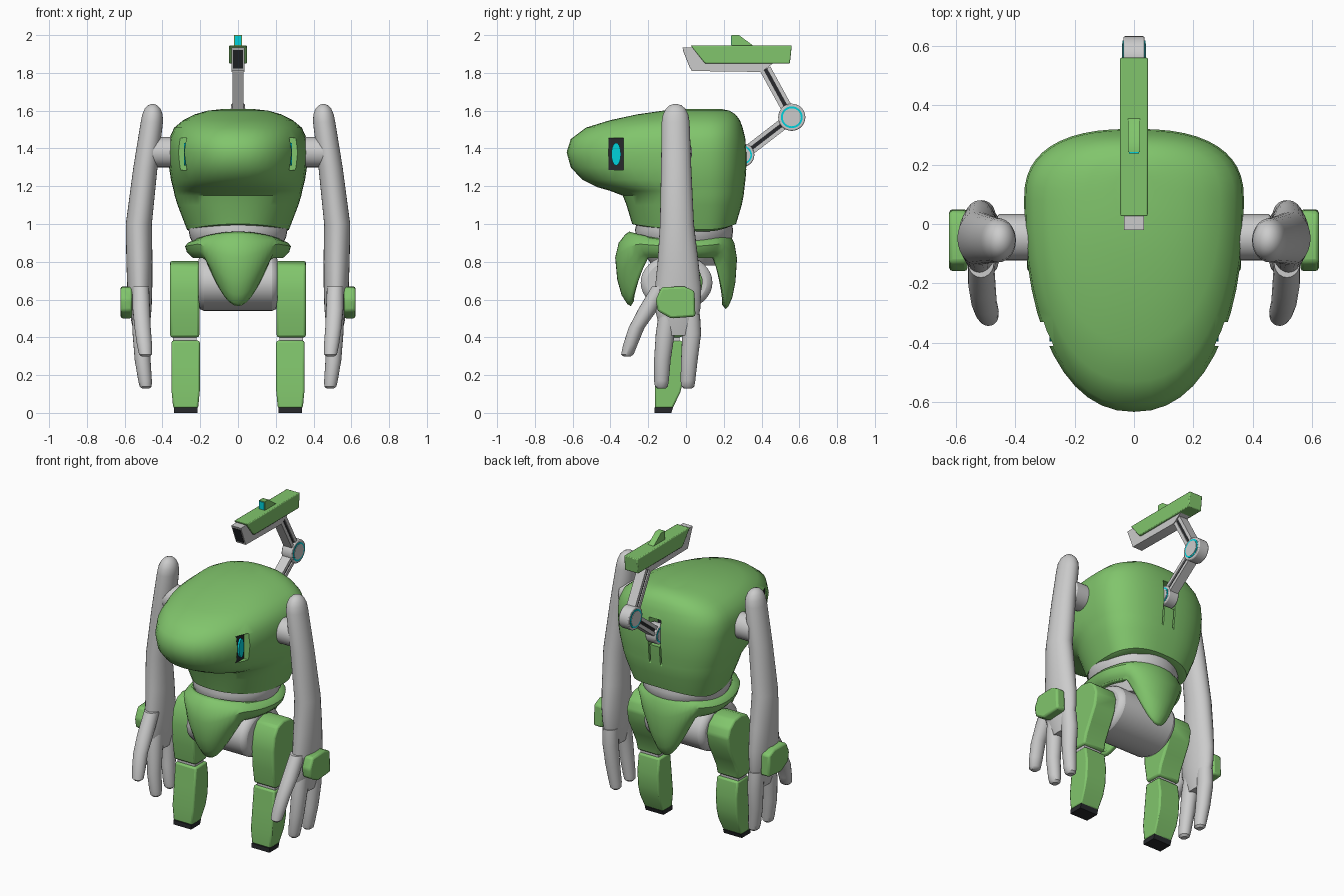
import bpy, bmesh, math
from math import sin, cos, pi

if "Cube" in bpy.data.objects:
    bpy.data.objects.remove(bpy.data.objects["Cube"])


def colour(name, rgb):
    m = bpy.data.materials.new(name)
    m.diffuse_color = (*rgb, 1)
    m.use_nodes = True
    m.node_tree.nodes["Principled BSDF"].inputs["Base Color"].default_value = m.diffuse_color
    return m


GREEN = colour("green", (0.22, 0.56, 0.15))
BLACK = colour("black", (0.02, 0.022, 0.025))
CYAN = colour("cyan", (0.0, 0.65, 0.72))


def finish(bm, name, mat, bevel=0, mirror=False, closed=True):
    if closed:
        bmesh.ops.recalc_face_normals(bm, faces=bm.faces)
    me = bpy.data.meshes.new(name)
    bm.to_mesh(me)
    bm.free()
    ob = bpy.data.objects.new(name, me)
    bpy.context.collection.objects.link(ob)
    if mat:
        me.materials.append(mat)
    if bevel:
        b = ob.modifiers.new("bevel", 'BEVEL')
        b.width, b.segments, b.limit_method = bevel, 2, 'ANGLE'
    if mirror:
        ob.modifiers.new("mirror", 'MIRROR')
    smooth(ob)
    return ob


def smooth(ob):
    bpy.ops.object.select_all(action='DESELECT')
    ob.select_set(True)
    bpy.context.view_layer.objects.active = ob
    bpy.ops.object.shade_smooth_by_angle(angle=math.radians(38))


def loft(name, rings, mat=None, cap=True, mirror=False):
    """Skin over closed rings, listed from bottom to top."""
    bm = bmesh.new()
    rows = [[bm.verts.new(p) for p in r] for r in rings]
    n = len(rows[0])
    for a, b in zip(rows, rows[1:]):
        for j in range(n):
            k = (j + 1) % n
            bm.faces.new((a[j], a[k], b[k], b[j]))
    if cap:
        bm.faces.new(rows[0][::-1])
        bm.faces.new(rows[-1])
    return finish(bm, name, mat, mirror=mirror, closed=cap)


def limb(name, stations, mat=None, mirror=False, n=20):
    """Tube through (x, y, z, rx, ry) stations."""
    return loft(name, [[(x + rx * cos(2 * pi * i / n), y + ry * sin(2 * pi * i / n), z)
                        for i in range(n)] for x, y, z, rx, ry in stations], mat, mirror=mirror)


def prism(name, pts, x0, x1, mat=None, bevel=0, mirror=False, low_taper=1):
    """(y, z) profile extruded along x; low_taper narrows the low end."""
    bm = bmesh.new()
    ends = []
    for x in (x0, x1):
        c = (x0 + x1) / 2
        ends.append([bm.verts.new((c + (x - c) * (low_taper if z < 0.1 else 1), y, z)) for y, z in pts])
    a, b = ends
    bm.faces.new(a)
    bm.faces.new(b[::-1])
    for i in range(len(a)):
        j = (i + 1) % len(a)
        bm.faces.new((a[i], a[j], b[j], b[i]))
    return finish(bm, name, mat, bevel, mirror)


def oval(y, z, ry, rz, n=28):
    return [(y + ry * cos(2 * pi * i / n), z + rz * sin(2 * pi * i / n)) for i in range(n)]


def rect(y0, y1, z0, z1):
    return [(y0, z0), (y1, z0), (y1, z1), (y0, z1)]


def cut(ob, cutter):
    m = ob.modifiers.new("cut", 'BOOLEAN')
    m.operation, m.solver, m.object = 'DIFFERENCE', 'EXACT', cutter
    bpy.context.view_layer.objects.active = ob
    bpy.ops.object.modifier_apply(modifier=m.name)
    bpy.data.objects.remove(cutter)
    smooth(ob)


def power(v, e):
    return math.copysign(abs(v) ** e, v)


# Body and snout: egg-shaped slices (z, front y, back y, half width)
slices = [(0.99, -.25, .24, .25), (1.00, -.285, .265, .27), (1.10, -.315, .295, .32),
          (1.15, -.335, .305, .335), (1.175, -.40, .308, .34), (1.195, -.47, .31, .345),
          (1.235, -.55, .315, .355), (1.30, -.61, .32, .365), (1.38, -.632, .32, .37),
          (1.45, -.61, .315, .365), (1.51, -.53, .30, .338), (1.55, -.40, .285, .29),
          (1.58, -.26, .262, .23), (1.60, -.12, .23, .16), (1.61, 0.0, .18, .07)]
rings, N = [], 48
for z, yf, yb, hw in slices:
    ring = []
    for i in range(N):
        a = 2 * pi * i / N
        s, c = sin(a), cos(a)
        e = 0.8 if s > 0 else 0.9
        y = 0.08 + (yb - 0.08 if s > 0 else 0.08 - yf) * power(s, e)
        ring.append((hw * power(c, e), y, z - (0.03 * c * c if z < 1.05 else 0)))
    rings.append(ring)
body = loft("body_shell", rings, GREEN)

# Eye recesses, rear slot and the two slits under it
cut(body, prism("eye_cutter", rect(-.41, -.33, 1.285, 1.455), .27, .5, mirror=True))
cut(body, prism("slot_cutter", rect(.22, .4, 1.29, 1.46), -.042, .042))
cut(body, prism("slit_cutter", [(.25, 1.3), (.32, 1.13), (.4, 1.13), (.4, 1.3)], .034, .044, mirror=True))
prism("eye_panel", rect(-.409, -.331, 1.286, 1.454), .255, .273, BLACK, mirror=True)
prism("eye_lens", oval(-.37, 1.37, .025, .06), .27, .285, CYAN, mirror=True)
prism("slot_lining", rect(.215, .225, 1.291, 1.459), -.041, .041, BLACK)

# Waist and hips
limb("waist", [(0, -.01, .78, .17, .17), (0, -.01, .86, .22, .22), (0, -.01, .93, .255, .255),
               (0, -.01, .97, .262, .26), (0, -.01, 1.03, .25, .245)], n=40)
prism("hip_drum", oval(-.05, .69, .19, .15, 36), -.21, .21, bevel=.03)

# Pelvis armour: band with a front and a rear flap
rows = []
for t, s in [(1, .78), (.97, .83), (.85, .91), (.65, .97), (.35, 1), (.15, .95), (.04, .86), (0, .80)]:
    ring = []
    for i in range(64):
        a = 2 * pi * i / 64
        x = .28 * cos(a)
        top = .915 + .045 * sin(a) ** 2
        flap = max(0, cos(min(abs(x) / .205, 1) * pi / 2))
        low = .82 - (.255 if sin(a) < 0 else .27) * flap
        k = s if flap > .02 else max(s, .86)
        ring.append((x * max(s, .86), (.27 if sin(a) > 0 else .375) * sin(a) * k, top + (low - top) * t))
    rows.append(ring)
pelvis = loft("pelvis_armour", rows, GREEN, cap=False)
sol = pelvis.modifiers.new("thickness", 'SOLIDIFY')
sol.thickness, sol.offset = .03, -1

# Legs
prism("thigh", [(-.135, .40), (-.155, .52), (-.16, .64), (-.145, .73), (-.11, .785), (-.05, .805), (.02, .795),
                (.07, .755), (.09, .70), (.075, .62), (.03, .53), (-.005, .46), (-.02, .40)],
      .205, .36, GREEN, bevel=.012, mirror=True)
prism("knee_joint", rect(-.12, -.035, .36, .42), .22, .345, mirror=True)
prism("shin", [(-.165, .025), (-.165, .12), (-.15, .25), (-.135, .382), (-.02, .382), (-.005, .28),
               (-.012, .18), (-.03, .11), (-.07, .025)], .202, .352, GREEN, bevel=.01, mirror=True, low_taper=.88)
prism("foot_pad", [(-.168, 0), (-.168, .028), (-.068, .028), (-.078, 0)], .214, .34, BLACK, mirror=True)

# Arms
prism("shoulder", oval(-.045, 1.38, .078, .08), .30, .46, bevel=.008, mirror=True)
limb("arm", [(.512, -.04, .41, .035, .085), (.514, -.042, .48, .05, .105), (.517, -.045, .56, .06, .122),
             (.52, -.042, .66, .066, .122), (.522, -.042, .80, .069, .108), (.525, -.048, 1.0, .069, .09),
             (.49, -.052, 1.3, .064, .08), (.456, -.055, 1.54, .059, .074), (.453, -.055, 1.58, .054, .067),
             (.452, -.055, 1.61, .042, .052), (.452, -.055, 1.628, .025, .032), (.452, -.055, 1.635, .008, .01)],
     mirror=True, n=28)
for name, dy in (("front_finger", 0), ("rear_finger", .14)):
    limb(name, [(.488, -.13 + dy, .128, .018, .02), (.489, -.13 + dy, .14, .032, .034),
                (.492, -.13 + dy, .17, .036, .039), (.505, -.125 + dy * 1.02, .28, .042, .044),
                (.512, -.11 + dy, .42, .046, .05), (.515, -.095 + dy * .85, .52, .045, .05)], mirror=True)
limb("thumb", [(.49, -.312, .298, .02, .018), (.49, -.31, .31, .034, .033), (.495, -.295, .36, .04, .038),
               (.505, -.262, .45, .043, .042), (.512, -.20, .55, .046, .052), (.515, -.13, .67, .044, .05)], mirror=True)
prism("wrist_plate", [(-.16, .60), (-.13, .665), (-.01, .67), (.045, .645), (.05, .51), (-.08, .50), (-.15, .54)],
      .56, .622, GREEN, bevel=.012, mirror=True)


# Folding mount behind the body
def strut(name, a, b):
    dy, dz = b[0] - a[0], b[1] - a[1]
    d = math.hypot(dy, dz)
    ny, nz = -dz / d, dy / d
    for part, lo, hi, w, mat in (("upper_rail", .008, .03, .03, None), ("lower_rail", -.03, -.008, .03, None),
                                 ("core", -.012, .012, .022, BLACK)):
        prism(name + "_" + part, [(p[0] + ny * o, p[1] + nz * o) for p, o in
                                  ((a, lo), (b, lo), (b, hi), (a, hi))], -w, w, mat)


def joint(name, y, z, r):
    prism(name, oval(y, z, r, r), -.036, .036, bevel=.006)
    prism(name + "_ring", oval(y, z, r * .8, r * .8), -.038, .038, CYAN)
    prism(name + "_hub", oval(y, z, r * .66, r * .66), -.040, .040)


base, elbow, head = (.30, 1.365), (.56, 1.565), (.42, 1.82)
strut("lower_strut", base, elbow)
strut("upper_strut", elbow, head)
joint("base_joint", *base, .062)
joint("elbow_joint", *elbow, .072)

# Mounted device with sight
prism("device_frame", [(-.02, 1.935), (.03, 1.81), (.40, 1.805), (.46, 1.85), (.54, 1.86), (.54, 1.935)], -.034, .034)
prism("device_muzzle", [(-.0165, 1.92), (.0225, 1.822), (.04, 1.822), (.04, 1.92)], -.027, .027, BLACK)
prism("device_cover", [(.025, 1.945), (.10, 1.85), (.55, 1.85), (.56, 1.945)], -.047, .047, GREEN, bevel=.005)
prism("sight", [(.242, 1.94), (.242, 2.0), (.28, 2.0), (.355, 1.945)], -.02, .02, GREEN)
prism("sight_lens", rect(.238, .246, 1.948, 1.996), -.017, .017, CYAN)
